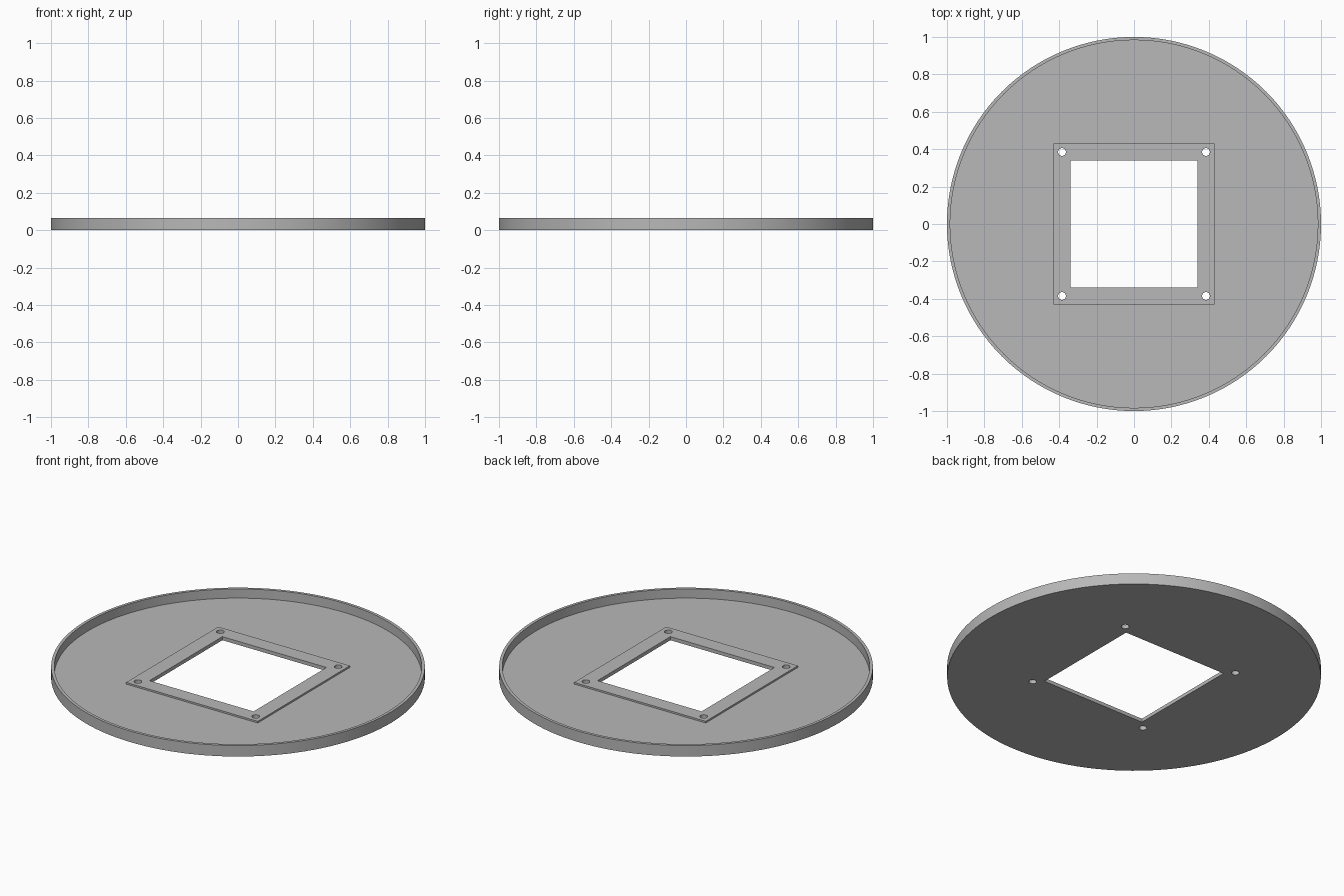
import bpy
import bmesh
import math
from mathutils import Matrix

RADIUS, HEIGHT, RIM = 1.0, 0.065, 0.017
FLOOR, PLATE_TOP = 0.011, 0.021
PLATE, OPENING = 0.43, 0.34          # half widths
HOLE_POS, HOLE_RADIUS = 0.385, 0.021

cube = bpy.data.objects.get("Cube")
if cube:
    bpy.data.objects.remove(cube, do_unlink=True)

grey = bpy.data.materials.new("plain grey")
grey.use_nodes = True
colour = (0.48, 0.48, 0.48, 1)
grey.diffuse_color = colour
grey.node_tree.nodes["Principled BSDF"].inputs["Base Color"].default_value = colour


def make_object(name, bm):
    bmesh.ops.recalc_face_normals(bm, faces=bm.faces)
    mesh = bpy.data.meshes.new(name)
    bm.to_mesh(mesh)
    bm.free()
    mesh.materials.append(grey)
    obj = bpy.data.objects.new(name, mesh)
    bpy.context.collection.objects.link(obj)
    return obj


def box(name, half, z0, z1):
    bm = bmesh.new()
    size = Matrix.Diagonal((2 * half, 2 * half, z1 - z0, 1))
    bmesh.ops.create_cube(bm, size=1, matrix=Matrix.Translation((0, 0, (z0 + z1) / 2)) @ size)
    return make_object(name, bm)


def cylinder(name, radius, x, y, z0, z1, sides):
    bm = bmesh.new()
    bmesh.ops.create_cone(bm, cap_ends=True, segments=sides, radius1=radius, radius2=radius,
                          depth=z1 - z0, matrix=Matrix.Translation((x, y, (z0 + z1) / 2)))
    return make_object(name, bm)


def combine(target, tool, operation):
    """Apply a boolean and discard the tool."""
    mod = target.modifiers.new(operation.title(), "BOOLEAN")
    mod.operation, mod.object, mod.solver = operation, tool, "EXACT"
    bpy.context.view_layer.objects.active = target
    bpy.ops.object.modifier_apply(modifier=mod.name)
    bpy.data.objects.remove(tool, do_unlink=True)


# Shallow round tray with a thin rim
tray = cylinder("round_tray", RADIUS, 0, 0, 0, HEIGHT, 128)
combine(tray, cylinder("recess", RADIUS - RIM, 0, 0, FLOOR, 2 * HEIGHT, 128), "DIFFERENCE")

# Raised square mounting frame
combine(tray, box("mounting_frame", PLATE, FLOOR / 2, PLATE_TOP), "UNION")

# Square opening and corner screw holes
combine(tray, box("opening", OPENING, -HEIGHT, HEIGHT), "DIFFERENCE")
for sx in (-1, 1):
    for sy in (-1, 1):
        hole = cylinder("screw_hole", HOLE_RADIUS, sx * HOLE_POS, sy * HOLE_POS, -HEIGHT, HEIGHT, 32)
        combine(tray, hole, "DIFFERENCE")

bpy.ops.object.select_all(action="DESELECT")
tray.select_set(True)
bpy.context.view_layer.objects.active = tray
bpy.ops.object.shade_smooth_by_angle(angle=math.radians(30))
